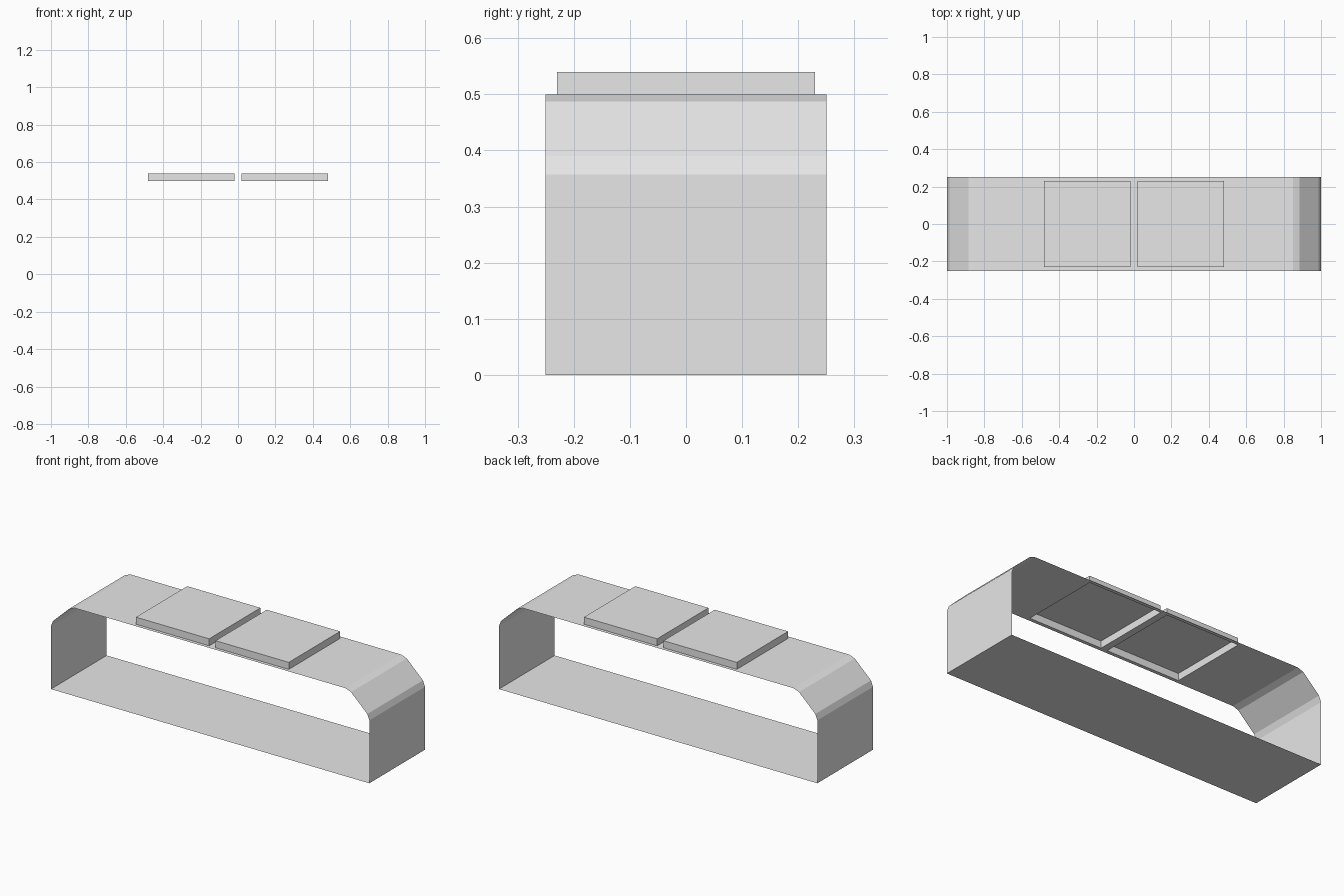
import bpy
import bmesh
from mathutils import Matrix

if "Cube" in bpy.data.objects:
    bpy.data.objects.remove(bpy.data.objects["Cube"], do_unlink=True)

HALF_DEPTH = 0.25
TOP = 0.5
PAD_IN, PAD_OUT, PAD_Y, PAD_H = 0.02, 0.48, 0.23, 0.04

# Single grey finish
grey = bpy.data.materials.new("plain grey")
grey.use_nodes = True
colour = (0.8, 0.8, 0.8, 1)
grey.diffuse_color = colour
for node in grey.node_tree.nodes:
    if node.type == "BSDF_PRINCIPLED":
        node.inputs["Base Color"].default_value = colour


def finish(bm, name):
    mesh = bpy.data.meshes.new(name)
    bm.to_mesh(mesh)
    bm.free()
    mesh.materials.append(grey)
    obj = bpy.data.objects.new(name, mesh)
    bpy.context.collection.objects.link(obj)
    return obj


# Band: thin open loop with bevelled upper corners, cut open under the pads
right_half = [(1, 0), (1, 0.357), (0.987, 0.39), (0.885, 0.487), (0.85, TOP),
              (PAD_OUT, TOP), (PAD_IN, TOP)]
profile = right_half + [(-x, z) for x, z in reversed(right_half)]

bm = bmesh.new()
front = [bm.verts.new((x, -HALF_DEPTH, z)) for x, z in profile]
back = [bm.verts.new((x, HALF_DEPTH, z)) for x, z in profile]
for i in range(len(profile)):
    j = (i + 1) % len(profile)
    bm.faces.new((back[i], back[j], front[j], front[i]))
bm.normal_update()

for y in (-PAD_Y, PAD_Y):
    top_faces = [f for f in bm.faces if f.normal.z > 0.99]
    edges = {e for f in top_faces for e in f.edges}
    verts = {v for f in top_faces for v in f.verts}
    bmesh.ops.bisect_plane(bm, geom=top_faces + list(edges) + list(verts),
                           plane_co=(0, y, 0), plane_no=(0, 1, 0))
    bm.normal_update()

openings = []
for f in bm.faces:
    c = f.calc_center_median()
    if f.normal.z > 0.99 and PAD_IN < abs(c.x) < PAD_OUT and abs(c.y) < PAD_Y:
        openings.append(f)
bmesh.ops.delete(bm, geom=openings, context="FACES")
finish(bm, "band")

# Pads: two raised square caps, hollow underneath
for side, name in ((1, "left_pad"), (-1, "right_pad")):
    bm = bmesh.new()
    centre = (side * (PAD_IN + PAD_OUT) / 2, 0, TOP + PAD_H / 2)
    size = (PAD_OUT - PAD_IN, 2 * PAD_Y, PAD_H, 1)
    bmesh.ops.create_cube(bm, size=1,
                          matrix=Matrix.Translation(centre) @ Matrix.Diagonal(size))
    bm.normal_update()
    underside = [f for f in bm.faces if f.normal.z < -0.9]
    bmesh.ops.delete(bm, geom=underside, context="FACES")
    finish(bm, name)
